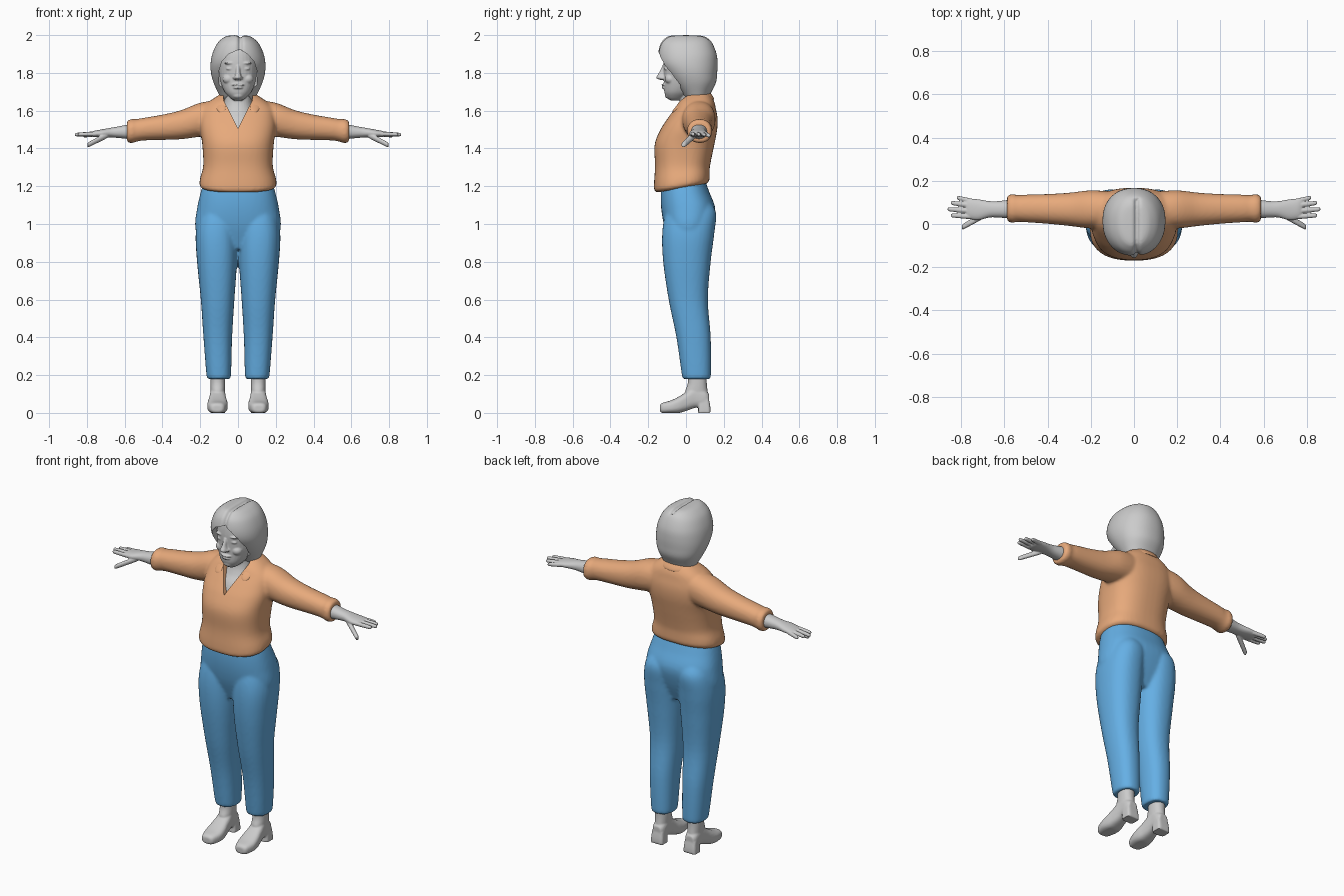
import bpy, bmesh
from math import cos, sin, pi, exp, copysign
from mathutils import Matrix, Vector

ORANGE, BLUE = (0.80, 0.40, 0.20, 1), (0.13, 0.43, 0.78, 1)


def spline(p, steps):
    """Catmull-Rom interpolation through a list of equal-length tuples."""
    out = []
    for i in range(len(p) - 1):
        a, b, c, d = p[max(i - 1, 0)], p[i], p[i + 1], p[min(i + 2, len(p) - 1)]
        for k in range(steps):
            t = k / steps
            out.append([0.5 * (2 * q + (r - o) * t + (2 * o - 5 * q + 4 * r - s) * t * t
                               + (3 * q - o - 3 * r + s) * t ** 3) for o, q, r, s in zip(a, b, c, d)])
    return out + [list(p[-1])]


def loft(bm, axis, rings, n=32, e=2.2, steps=5, side=1, tweak=None):
    """Skin superellipse rings (position, centre1, centre2, radius1, radius2) along an axis."""
    loops = []
    for t, c1, c2, r1, r2 in spline(rings, steps):
        loop = []
        for k in range(n):
            c, s = cos(2 * pi * k / n), sin(2 * pi * k / n)
            u = c1 + r1 * copysign(abs(c) ** (2 / e), c)
            v = c2 + r2 * copysign(abs(s) ** (2 / e), s)
            co = Vector({'x': (t, u, v), 'y': (u, t, v), 'z': (u, v, t)}[axis])
            if tweak:
                co = tweak(co)
            co.x *= side
            loop.append(bm.verts.new(co))
        loops.append(loop)
    for a, b in zip(loops, loops[1:]):
        for k in range(n):
            bm.faces.new((a[k], a[(k + 1) % n], b[(k + 1) % n], b[k]))
    bm.faces.new(loops[0])
    bm.faces.new(loops[-1])


def ball(bm, pos, size):
    bmesh.ops.create_icosphere(bm, subdivisions=3, radius=1,
                               matrix=Matrix.Translation(pos) @ Matrix.Diagonal((*size, 1)))


def prism(name, outline, y0, y1):
    """Cutter: an x-z outline extruded along y."""
    bm = bmesh.new()
    f = bm.faces.new([bm.verts.new((x, y0, z)) for x, z in outline])
    g = bmesh.ops.extrude_face_region(bm, geom=[f])['geom']
    bmesh.ops.translate(bm, vec=(0, y1 - y0, 0), verts=[v for v in g if isinstance(v, bmesh.types.BMVert)])
    return finish(bm, name)


def finish(bm, name, colour=None, voxel=0, smooth=0, cutter=None, mirror=False, thick=0, angle=50):
    """Make the object, bake its modifiers, then shade and colour it."""
    bmesh.ops.recalc_face_normals(bm, faces=bm.faces)
    me = bpy.data.meshes.new(name)
    bm.to_mesh(me)
    bm.free()
    ob = bpy.data.objects.new(name, me)
    bpy.context.collection.objects.link(ob)
    if voxel:
        m = ob.modifiers.new("fuse", 'REMESH')
        m.mode, m.voxel_size = 'VOXEL', voxel
    if smooth:
        m = ob.modifiers.new("soften", 'SMOOTH')
        m.factor, m.iterations = 0.5, smooth
    if cutter:
        m = ob.modifiers.new("cut", 'BOOLEAN')
        m.operation, m.solver, m.object = 'DIFFERENCE', 'EXACT', cutter
    if mirror:
        m = ob.modifiers.new("mirror", 'MIRROR')
        m.use_clip = True
    if thick:
        m = ob.modifiers.new("thickness", 'SOLIDIFY')
        m.thickness, m.offset = thick, 0
        m = ob.modifiers.new("round", 'SUBSURF')
        m.levels = 2
    dg = bpy.context.evaluated_depsgraph_get()
    baked = bpy.data.meshes.new_from_object(ob.evaluated_get(dg))
    ob.modifiers.clear()
    ob.data = baked
    if cutter:
        bpy.data.objects.remove(cutter)
    if colour:
        mat = bpy.data.materials.new(name + "_colour")
        mat.diffuse_color = colour
        ob.data.materials.append(mat)
    bpy.ops.object.select_all(action='DESELECT')
    ob.select_set(True)
    bpy.context.view_layer.objects.active = ob
    bpy.ops.object.shade_smooth_by_angle(angle=angle * pi / 180)
    return ob


# Trousers: pelvis and two legs fused
bm = bmesh.new()
loft(bm, 'z', [(0.87, 0, 0.01, 0.19, 0.085), (0.98, 0, 0.012, 0.226, 0.125), (1.08, 0, 0.012, 0.217, 0.143),
               (1.17, 0, -0.005, 0.197, 0.128), (1.24, 0, -0.012, 0.175, 0.11)], n=48, e=2.4)
for s in (1, -1):
    loft(bm, 'z', [(0.18, 0.102, 0.055, 0.058, 0.07), (0.20, 0.102, 0.055, 0.065, 0.077),
                   (0.40, 0.107, 0.04, 0.076, 0.091), (0.60, 0.108, 0.012, 0.089, 0.104),
                   (0.80, 0.111, 0.005, 0.106, 0.126), (0.95, 0.113, 0.012, 0.111, 0.138),
                   (1.06, 0.105, 0.025, 0.10, 0.134), (1.13, 0.095, 0.02, 0.07, 0.10)], e=2.3, side=s)
finish(bm, "trousers", BLUE, voxel=0.009, smooth=5)

# Shirt: torso with slanted hem and two sleeves fused, V neck cut out
def slant_hem(co):
    co.z += 0.18 * (co.y + 0.023) * min(1, max(0, (1.32 - co.z) / 0.1))
    return co

bm = bmesh.new()
loft(bm, 'z', [(1.19, 0, -0.02, 0.185, 0.133), (1.205, 0, -0.022, 0.203, 0.146), (1.24, 0, -0.022, 0.201, 0.147),
               (1.31, 0, -0.018, 0.184, 0.146), (1.42, 0, -0.008, 0.189, 0.158), (1.50, 0, 0.015, 0.2, 0.15),
               (1.56, 0, 0.035, 0.2, 0.132), (1.61, 0, 0.048, 0.19, 0.11), (1.65, 0, 0.055, 0.15, 0.094),
               (1.69, 0, 0.065, 0.09, 0.062)], n=48, e=2.5, tweak=slant_hem)
for s in (1, -1):
    loft(bm, 'x', [(0.10, 0.07, 1.565, 0.08, 0.09), (0.20, 0.068, 1.552, 0.088, 0.09),
                   (0.30, 0.068, 1.526, 0.077, 0.077), (0.40, 0.07, 1.512, 0.069, 0.067),
                   (0.50, 0.072, 1.502, 0.064, 0.06), (0.54, 0.072, 1.495, 0.062, 0.06),
                   (0.565, 0.072, 1.492, 0.067, 0.064), (0.588, 0.072, 1.49, 0.058, 0.056)], side=s)
vneck = prism("vneck_cutter", [(0, 1.505), (0.078, 1.66), (0.078, 1.9), (-0.078, 1.9), (-0.078, 1.66)], -0.4, 0.03)
finish(bm, "shirt", ORANGE, voxel=0.009, smooth=5, cutter=vneck)

# Collar: folded strip from nape to the two front points
bm = bmesh.new()
inner = [(0, 0.12, 1.70), (0.055, 0.105, 1.71), (0.085, 0.055, 1.70), (0.08, 0.0, 1.672), (0.05, -0.075, 1.60)]
outer = [(0, 0.155, 1.655), (0.075, 0.138, 1.66), (0.122, 0.06, 1.665), (0.128, -0.015, 1.64), (0.105, -0.082, 1.575)]
rows = [[bm.verts.new(p) for p in row] for row in (inner, outer)]
for k in range(4):
    bm.faces.new((rows[0][k], rows[0][k + 1], rows[1][k + 1], rows[1][k]))
finish(bm, "collar", ORANGE, mirror=True, thick=0.014)

# Head: skull, neck, chest and facial features fused
bm = bmesh.new()
loft(bm, 'z', [(1.655, 0, -0.055, 0.025, 0.03), (1.67, 0, -0.05, 0.045, 0.052), (1.70, 0, -0.035, 0.071, 0.08),
               (1.75, 0, -0.015, 0.092, 0.102), (1.80, 0, -0.005, 0.101, 0.113), (1.86, 0, 0, 0.103, 0.12),
               (1.92, 0, 0, 0.09, 0.11), (1.95, 0, 0, 0.06, 0.08)])
loft(bm, 'z', [(1.46, 0, 0.0, 0.09, 0.12), (1.55, 0, 0.03, 0.1, 0.118), (1.60, 0, 0.04, 0.085, 0.093),
               (1.66, 0, 0.045, 0.072, 0.078), (1.78, 0, 0.04, 0.068, 0.07)])
loft(bm, 'z', [(1.763, 0, -0.12, 0.014, 0.018), (1.775, 0, -0.126, 0.021, 0.032),
               (1.80, 0, -0.12, 0.013, 0.024), (1.84, 0, -0.112, 0.01, 0.012)], n=16)
ball(bm, (0, -0.112, 1.737), (0.034, 0.018, 0.007))
ball(bm, (0, -0.110, 1.722), (0.028, 0.019, 0.008))
ball(bm, (0, -0.088, 1.682), (0.032, 0.024, 0.02))
for s in (1, -1):
    ball(bm, (s * 0.05, -0.082, 1.768), (0.032, 0.03, 0.028))
    ball(bm, (s * 0.042, -0.102, 1.822), (0.021, 0.014, 0.008))
    ball(bm, (s * 0.043, -0.104, 1.852), (0.03, 0.016, 0.007))
    ball(bm, (s * 0.016, -0.124, 1.773), (0.01, 0.013, 0.009))
finish(bm, "head", voxel=0.004, smooth=3)

# Hair: bob with a parting groove and a face opening
def parting(co):
    if co.z > 1.86 and co.y < 0.12:
        d = exp(-((co.x - 0.012) / 0.011) ** 2) * min(1, (co.z - 1.86) / 0.05)
        co -= (co - Vector((0.012, 0.01, 1.85))).normalized() * 0.016 * d
    return co

bm = bmesh.new()
loft(bm, 'z', [(1.65, 0, 0.06, 0.07, 0.045), (1.67, 0, 0.055, 0.092, 0.065), (1.70, 0, 0.05, 0.108, 0.085),
               (1.75, 0, 0.04, 0.13, 0.119), (1.80, 0, 0.025, 0.143, 0.14), (1.85, 0, 0.012, 0.145, 0.155),
               (1.90, 0, 0.007, 0.136, 0.155), (1.95, 0, 0.003, 0.114, 0.14), (1.98, 0, 0.003, 0.086, 0.118),
               (1.996, 0, 0.0, 0.055, 0.088), (2.0, 0, 0.0, 0.003, 0.03)], n=96, steps=6, tweak=parting)
half = [(0.05, 1.90), (0.085, 1.86), (0.104, 1.80), (0.1, 1.73), (0.12, 1.60)]
face = prism("face_cutter", [(0.01, 1.925)] + half + [(-x, z) for x, z in reversed(half)], -0.4, -0.03)
finish(bm, "hair", voxel=0.005, smooth=3, cutter=face)

# Hands: forearm, palm, four fingers and thumb, mirrored
bm = bmesh.new()
loft(bm, 'x', [(0.55, 0.07, 1.49, 0.046, 0.043), (0.63, 0.068, 1.486, 0.038, 0.031), (0.67, 0.068, 1.484, 0.038, 0.026),
               (0.72, 0.066, 1.48, 0.048, 0.021), (0.76, 0.07, 1.477, 0.047, 0.017), (0.778, 0.072, 1.476, 0.04, 0.011)])
fingers = [((0.75, 0.034, 1.477), (0.848, 0.04, 1.474)), ((0.75, 0.06, 1.479), (0.864, 0.069, 1.473)),
           ((0.75, 0.085, 1.479), (0.848, 0.098, 1.472)), ((0.745, 0.104, 1.476), (0.82, 0.122, 1.467)),
           ((0.69, 0.045, 1.472), (0.797, -0.015, 1.417))]
for a, b in fingers:
    thumb = 0.004 if b[1] < 0 else 0
    pts = [Vector(a).lerp(Vector(b), t) for t in (0, 0.4, 0.75, 0.95, 1)]
    loft(bm, 'x', [(*p, r + thumb, r + thumb) for p, r in zip(pts, (0.012, 0.0115, 0.0105, 0.009, 0.005))], n=16)
finish(bm, "hands", voxel=0.0035, smooth=3, mirror=True)

# Boots: foot, ankle shaft and block heel, mirrored
def ground(co):
    co.z = max(co.z, 0.0)
    return co

bm = bmesh.new()
loft(bm, 'y', [(-0.138, 0.11, 0.024, 0.024, 0.016), (-0.125, 0.11, 0.026, 0.039, 0.027),
               (-0.08, 0.109, 0.032, 0.053, 0.034), (-0.04, 0.108, 0.042, 0.053, 0.043),
               (0.0, 0.108, 0.06, 0.046, 0.05), (0.05, 0.107, 0.085, 0.04, 0.058),
               (0.10, 0.107, 0.075, 0.037, 0.045), (0.122, 0.107, 0.07, 0.026, 0.03)], e=2.8, tweak=ground)
loft(bm, 'z', [(0.06, 0.107, 0.062, 0.036, 0.058), (0.11, 0.107, 0.055, 0.038, 0.06),
               (0.16, 0.107, 0.06, 0.039, 0.05), (0.24, 0.107, 0.06, 0.039, 0.05)])
loft(bm, 'z', [(0, 0.107, 0.097, 0.04, 0.033), (0.03, 0.107, 0.097, 0.039, 0.032),
               (0.07, 0.107, 0.092, 0.036, 0.03)], e=5)
finish(bm, "boots", voxel=0.005, smooth=2, mirror=True)
